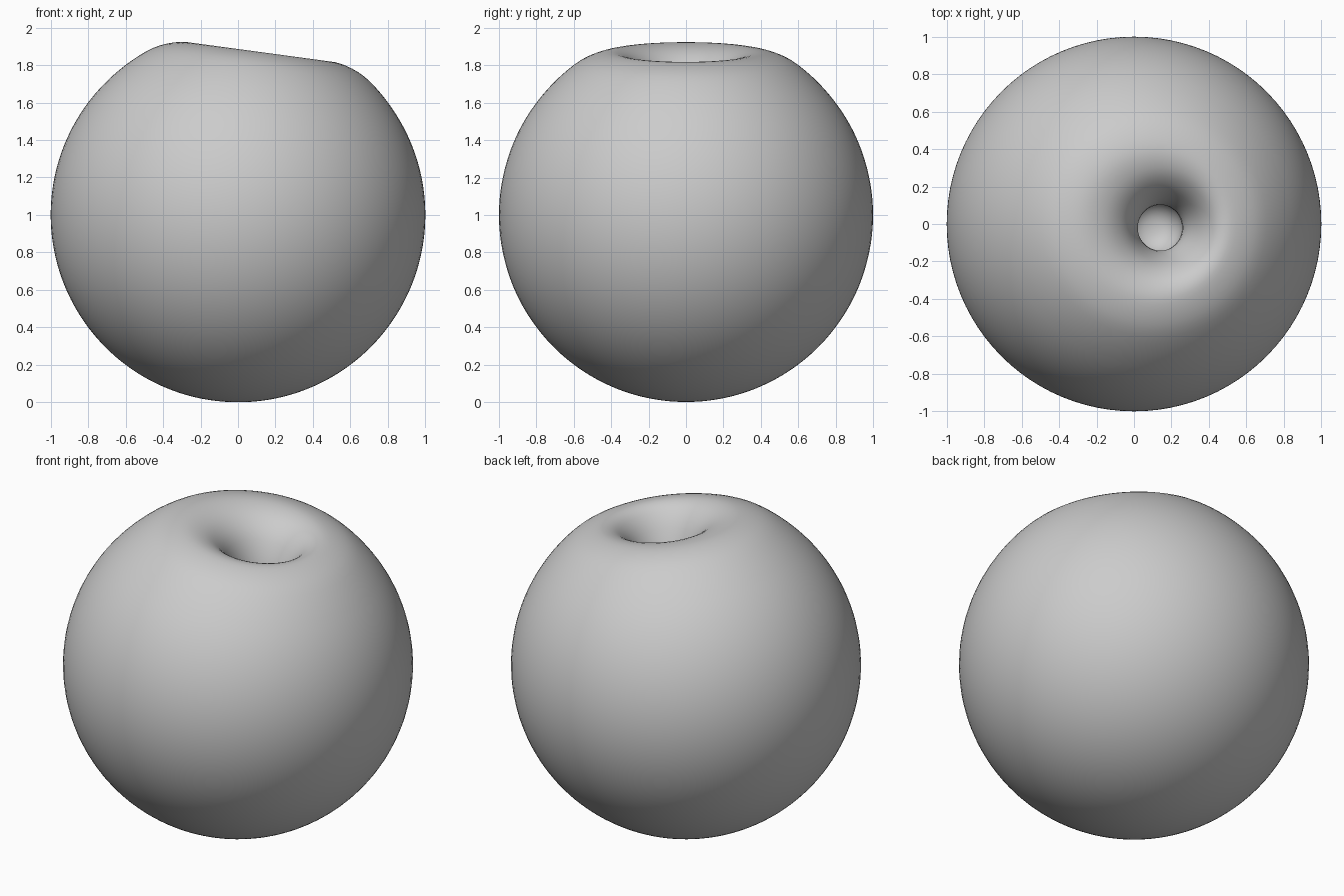
import bpy, bmesh, math
from mathutils import Matrix, Vector

if "Cube" in bpy.data.objects:
    bpy.data.objects.remove(bpy.data.objects["Cube"])

SEGMENTS = 96
TILT = math.radians(7.7)

# Half profile (radius, height) around the body centre: round base up to the lip, then the pit
profile = [(math.sin(a), -math.cos(a))
           for a in (math.radians(d) for d in range(3, 133, 3))]
profile += [(0.70, 0.715), (0.64, 0.77), (0.57, 0.822), (0.50, 0.855), (0.43, 0.874),
            (0.37, 0.877), (0.31, 0.862), (0.26, 0.832), (0.21, 0.78), (0.17, 0.71),
            (0.138, 0.63), (0.122, 0.55), (0.13, 0.45), (0.145, 0.37),
            (0.135, 0.28), (0.09, 0.22), (0.04, 0.20)]


def smooth_path(points, steps):
    """Catmull-Rom interpolation through the points."""
    pts = [Vector(p) for p in points]
    out = []
    for i in range(len(pts) - 1):
        p0, p1 = pts[max(i - 1, 0)], pts[i]
        p2, p3 = pts[i + 1], pts[min(i + 2, len(pts) - 1)]
        for s in range(steps):
            t = s / steps
            out.append(0.5 * (2 * p1 + (p2 - p0) * t + (2 * p0 - 5 * p1 + 4 * p2 - p3) * t * t
                              + (3 * p1 - p0 - 3 * p2 + p3) * t ** 3))
    return out + [pts[-1]]


def pit_offset(r, h):
    """The pit leans slightly away from the body axis."""
    if h < 0 or r > 0.45:
        return Vector((0, 0))
    t = min(1, (0.45 - r) / 0.31)
    return Vector((0.068, -0.02)) * (t * t * (3 - 2 * t))


# Fruit-shaped body turned from the profile
bm = bmesh.new()
rings = []
for r, h in smooth_path(profile, 2):
    off = pit_offset(r, h)
    rings.append([bm.verts.new((off.x + r * math.cos(k * math.tau / SEGMENTS),
                                off.y + r * math.sin(k * math.tau / SEGMENTS), h))
                  for k in range(SEGMENTS)])
for low, high in zip(rings, rings[1:]):
    for k in range(SEGMENTS):
        n = (k + 1) % SEGMENTS
        bm.faces.new((low[k], low[n], high[n], high[k]))

# Close the base and the pit floor
base = bm.verts.new((0, 0, -1))
floor = bm.verts.new((0.068, -0.02, 0.195))
for k in range(SEGMENTS):
    n = (k + 1) % SEGMENTS
    bm.faces.new((base, rings[0][n], rings[0][k]))
    bm.faces.new((floor, rings[-1][k], rings[-1][n]))

# Lean the body to the right and stand it on the ground
bm.transform(Matrix.Translation((0, 0, 1)) @ Matrix.Rotation(TILT, 4, 'Y'))
bmesh.ops.recalc_face_normals(bm, faces=bm.faces)

mesh = bpy.data.meshes.new("fruit_body")
bm.to_mesh(mesh)
bm.free()
mesh.shade_smooth()

grey = bpy.data.materials.new("light grey")
grey.diffuse_color = (0.6, 0.6, 0.6, 1)
grey.use_nodes = True
grey.node_tree.nodes["Principled BSDF"].inputs["Base Color"].default_value = grey.diffuse_color
mesh.materials.append(grey)

body = bpy.data.objects.new("fruit_body", mesh)
bpy.context.collection.objects.link(body)
